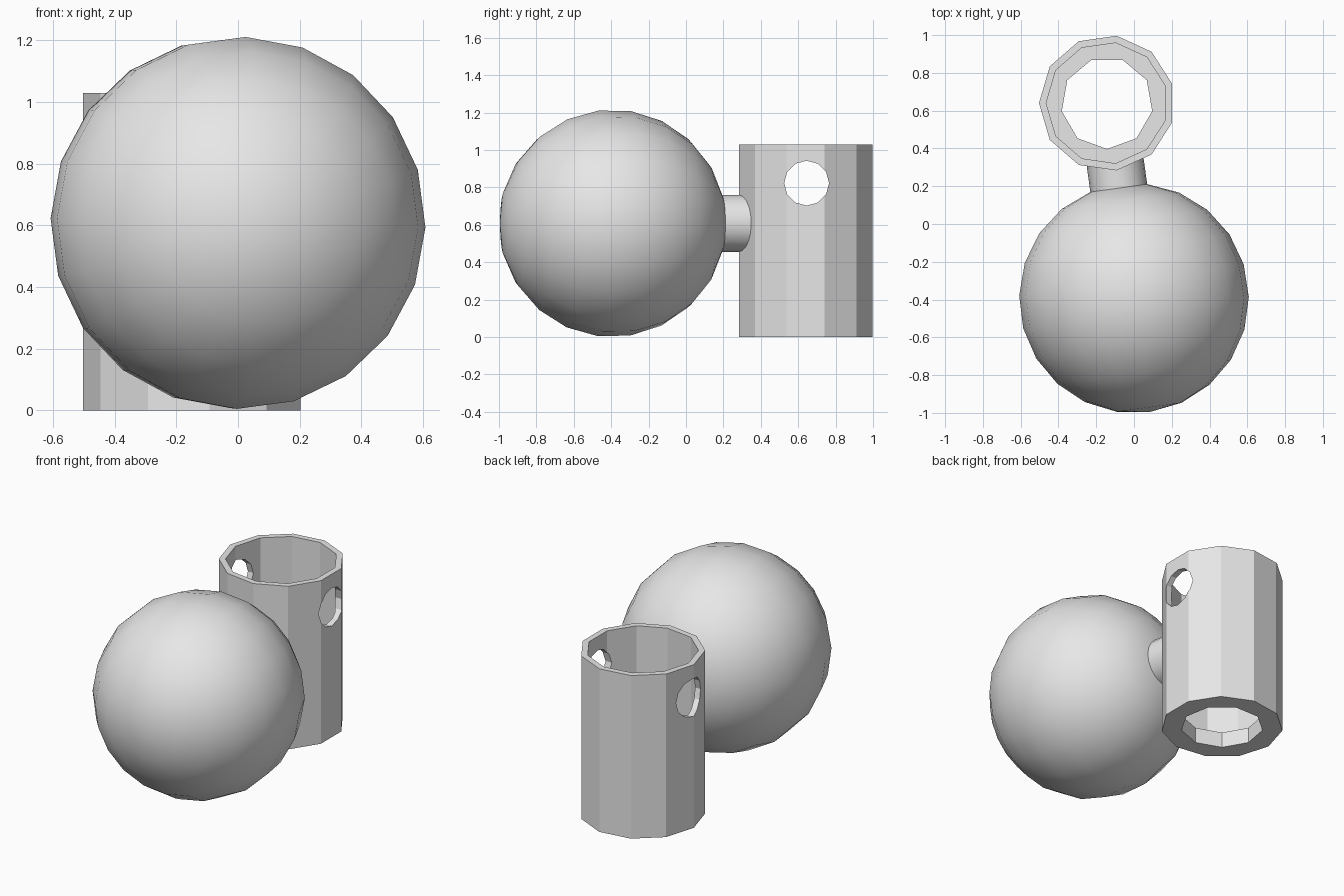
import bpy
import bmesh
from math import sin, cos, radians, pi
from mathutils import Matrix, Vector

if "Cube" in bpy.data.objects:
    bpy.data.objects.remove(bpy.data.objects["Cube"], do_unlink=True)

grey = bpy.data.materials.new("plain grey")
grey.use_nodes = True
grey.diffuse_color = (0.8, 0.8, 0.8, 1)
grey.node_tree.nodes["Principled BSDF"].inputs["Base Color"].default_value = (0.8, 0.8, 0.8, 1)


def lathe(name, profile, sides, matrix, start=0.0):
    """Spin (radius, height) points around local z into a closed solid."""
    bm = bmesh.new()
    rings = []
    for r, z in profile:
        count = sides if r > 0 else 1
        angles = [start + 2 * pi * i / sides for i in range(count)]
        rings.append([bm.verts.new((r * cos(a), r * sin(a), z)) for a in angles])
    for low, high in zip(rings, rings[1:]):
        for i in range(sides):
            j = (i + 1) % sides
            if len(high) == 1:
                bm.faces.new((low[i], low[j], high[0]))
            else:
                bm.faces.new((low[i], low[j], high[j], high[i]))
    for ring in (rings[0], rings[-1]):
        if len(ring) > 1:
            bm.faces.new(ring)
    bmesh.ops.recalc_face_normals(bm, faces=bm.faces)
    mesh = bpy.data.meshes.new(name)
    bm.to_mesh(mesh)
    bm.free()
    mesh.materials.append(grey)
    obj = bpy.data.objects.new(name, mesh)
    obj.matrix_world = matrix
    bpy.context.collection.objects.link(obj)
    return obj


def activate(obj):
    bpy.ops.object.select_all(action="DESELECT")
    obj.select_set(True)
    bpy.context.view_layer.objects.active = obj


def cut(obj, cutter):
    mod = obj.modifiers.new("cut", "BOOLEAN")
    mod.operation = "DIFFERENCE"
    mod.solver = "EXACT"
    mod.object = cutter
    activate(obj)
    bpy.ops.object.modifier_apply(modifier=mod.name)
    bpy.data.objects.remove(cutter, do_unlink=True)


def smooth(obj):
    activate(obj)
    bpy.ops.object.shade_smooth_by_angle(angle=radians(40))


ball_centre = Vector((0, -0.393, 0.608))
tube_base = Vector((-0.143, 0.64, 0))
R, NECK_R = 0.608, 0.152

# Local frame whose z axis runs from the ball to the tube
axis = Vector((tube_base.x, tube_base.y - ball_centre.y, 0)).normalized()
side = axis.cross(Vector((0, 0, 1)))
frame = Matrix((side, side.cross(axis) * -1, axis)).transposed().to_4x4()
frame = Matrix.Translation(ball_centre) @ frame

# Ball, cut flat where the neck begins
first = radians(14.5)
bands = 10
angles = [first + (pi - first) * i / bands for i in range(bands)]
ball = lathe("ball", [(R * sin(a), R * cos(a)) for a in angles] + [(0, -R)],
             20, frame, radians(1.4))
smooth(ball)

# Tube with a floor
upright = Matrix.Translation(tube_base)
tube = lathe("tube", [(0.36, 0), (0.36, 1.03), (0.322, 1.03), (0.322, 0.1)],
             11, upright, pi)

# Round drain in the floor and cross holes near the rim
drain = lathe("drain_cutter", [(0.243, -0.2), (0.243, 0.2)], 9, upright, radians(30))
cut(tube, drain)
across = Matrix.Translation(tube_base + Vector((0, 0.005, 0.823))) @ Matrix.Rotation(pi / 2, 4, "Y")
holes = lathe("hole_cutter", [(0.12, -0.6), (0.12, 0.6)], 12, across)
cut(tube, holes)

# Neck joining ball to tube, trimmed inside the tube wall
neck = lathe("neck", [(NECK_R, R * cos(first) - 0.001), (NECK_R, 0.9)],
             20, frame, radians(1.4))
cavity = lathe("cavity_cutter", [(0.342, -0.2), (0.342, 1.3)], 11, upright, pi)
cut(neck, cavity)
smooth(neck)
